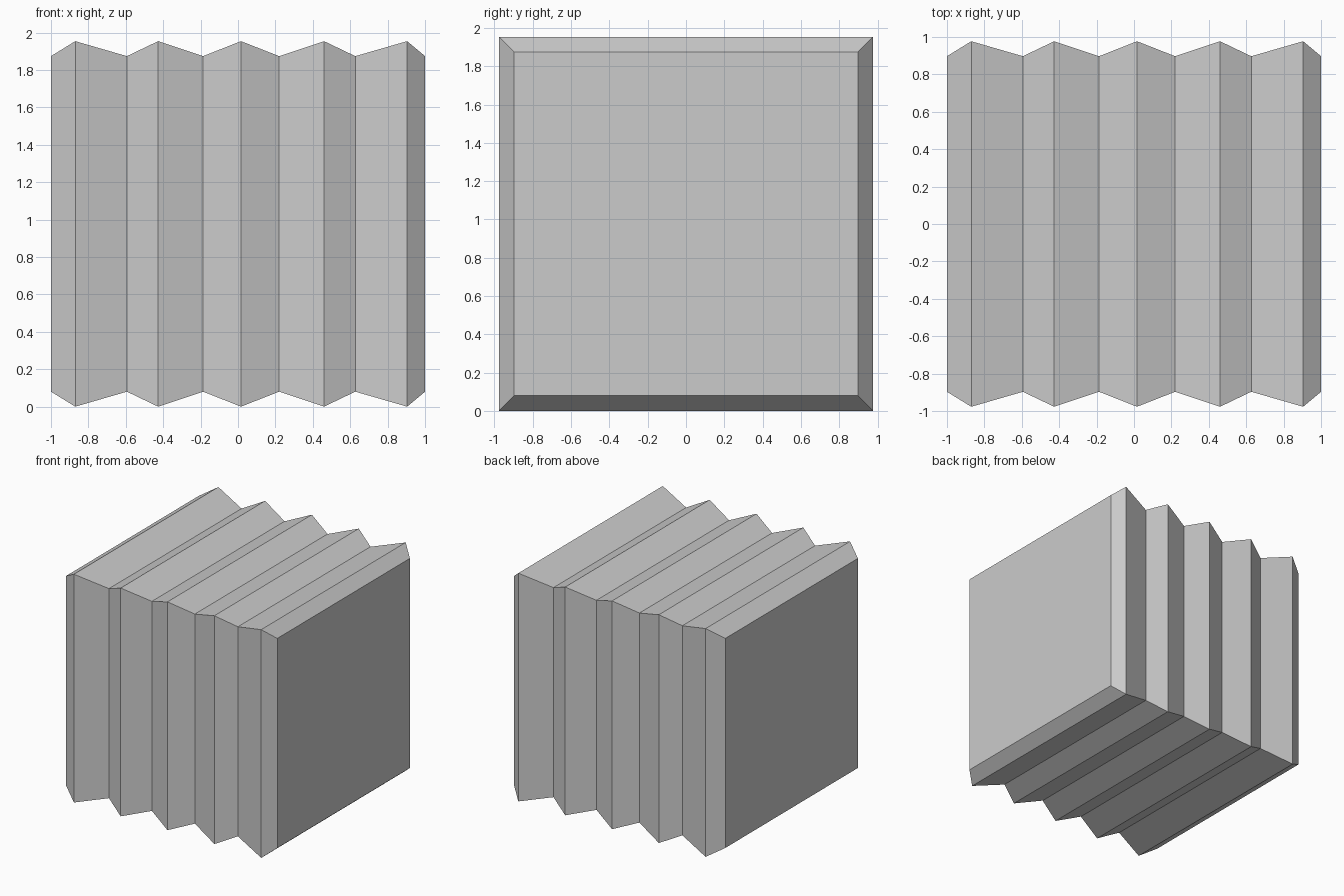
import bpy, bmesh

if "Cube" in bpy.data.objects:
    bpy.data.objects.remove(bpy.data.objects["Cube"])

OUTER, INNER = 0.977, 0.897   # half-size of the square at ridges and folds
folds = [-1.0, -0.594, -0.187, 0.22, 0.627, 1.0]
ridges = [-0.87, -0.427, 0.016, 0.46, 0.904]

# Alternating fold / ridge stations along x
stations = sorted([(x, INNER) for x in folds] + [(x, OUTER) for x in ridges])

# Square bellows: one square ring per station, bridged, with closed ends
bm = bmesh.new()
rings = [[bm.verts.new((x, sy * h, OUTER + sz * h))
          for sy, sz in ((-1, -1), (1, -1), (1, 1), (-1, 1))]
         for x, h in stations]
for a, b in zip(rings, rings[1:]):
    for i in range(4):
        j = (i + 1) % 4
        bm.faces.new((a[i], a[j], b[j], b[i]))
bm.faces.new(rings[0])
bm.faces.new(rings[-1])
bmesh.ops.recalc_face_normals(bm, faces=bm.faces)

mesh = bpy.data.meshes.new("bellows")
bm.to_mesh(mesh)
bm.free()
bpy.context.collection.objects.link(bpy.data.objects.new("bellows", mesh))
